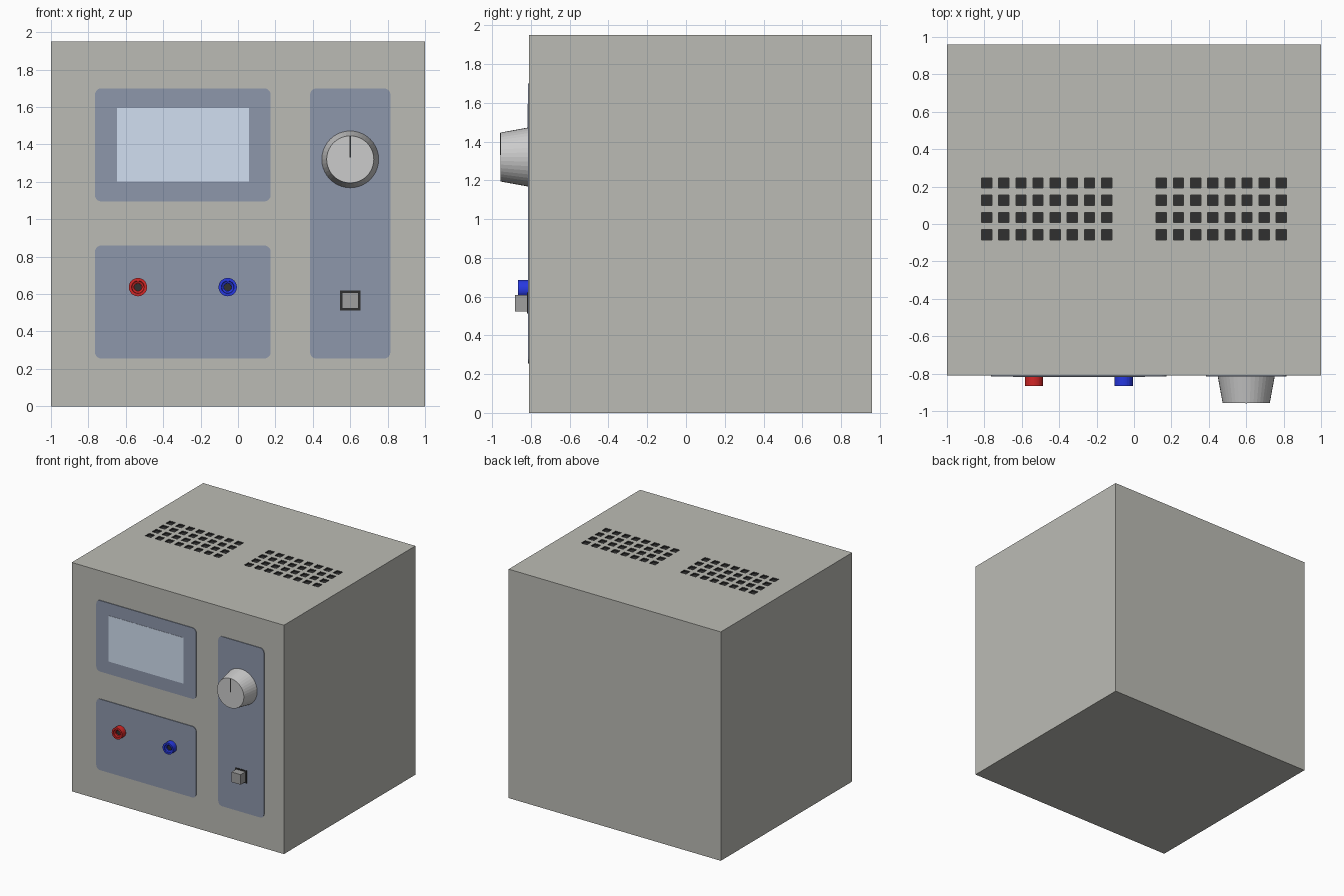
import bpy, bmesh, math
from mathutils import Matrix, Vector

if "Cube" in bpy.data.objects:
    bpy.data.objects.remove(bpy.data.objects["Cube"])

FRONT = -0.81          # plane of the front face
PANEL = FRONT - 0.006  # plane of the raised panels


def material(name, r, g, b):
    m = bpy.data.materials.new(name)
    m.diffuse_color = (r, g, b, 1)
    m.use_nodes = True
    m.node_tree.nodes["Principled BSDF"].inputs["Base Color"].default_value = m.diffuse_color
    return m


BODY = material("warm_grey", 0.50, 0.50, 0.46)
SLATE = material("slate_blue", 0.27, 0.31, 0.41)
GLASS = material("pale_glass", 0.64, 0.74, 0.88)
DARK = material("dark", 0.03, 0.03, 0.03)
RED = material("red", 0.65, 0.02, 0.02)
BLUE = material("blue", 0.02, 0.04, 0.75)
BUTTON = material("button_grey", 0.35, 0.35, 0.35)


def finish(bm, name, mat=None):
    bmesh.ops.recalc_face_normals(bm, faces=bm.faces)
    mesh = bpy.data.meshes.new(name)
    bm.to_mesh(mesh)
    bm.free()
    ob = bpy.data.objects.new(name, mesh)
    bpy.context.collection.objects.link(ob)
    if mat:
        mesh.materials.append(mat)
    return ob


def add_cube(bm, lo, hi):
    lo, hi = Vector(lo), Vector(hi)
    m = Matrix.Translation((lo + hi) / 2) @ Matrix.Diagonal((*(hi - lo), 1))
    bmesh.ops.create_cube(bm, size=1, matrix=m)


def box(name, lo, hi, mat=None, corner=0):
    """Box from two corners; optional rounding of the edges running along y."""
    bm = bmesh.new()
    add_cube(bm, lo, hi)
    if corner:
        edges = [e for e in bm.edges
                 if abs(e.verts[0].co.y - e.verts[1].co.y) > 1e-4]
        bmesh.ops.bevel(bm, geom=edges, offset=corner, segments=5,
                        profile=0.5, affect='EDGES')
    return finish(bm, name, mat)


def lathe(name, profile, x, z, sides, mat=None):
    """Spin (radius, distance out of the panel) points around a y axis."""
    bm = bmesh.new()
    verts = [bm.verts.new((x + r, PANEL - d, z)) for r, d in profile]
    edges = [bm.edges.new(pair) for pair in zip(verts, verts[1:])]
    bmesh.ops.spin(bm, geom=verts + edges, cent=(x, 0, z), axis=(0, 1, 0),
                   angle=math.tau, steps=sides, use_duplicate=False)
    bmesh.ops.remove_doubles(bm, verts=bm.verts, dist=1e-5)
    return finish(bm, name, mat)


# Case with two grids of square ventilation holes in the top
case = box("case", (-1, FRONT, 0), (1, 0.96, 1.95), BODY)
bm = bmesh.new()
for side in (-1, 1):
    for col in range(8):
        for row in range(4):
            cx = side * (0.146 + 0.0917 * col)
            cy = -0.058 + 0.0925 * row
            add_cube(bm, (cx - 0.0275, cy - 0.0275, 1.938),
                     (cx + 0.0275, cy + 0.0275, 2.0))
cutter = finish(bm, "vent_cutter", DARK)
cutter.hide_render = True
cut = case.modifiers.new("vents", 'BOOLEAN')
cut.operation = 'DIFFERENCE'
cut.solver = 'EXACT'
cut.material_mode = 'TRANSFER'
cut.object = cutter
bpy.context.view_layer.objects.active = case
case.select_set(True)
bpy.ops.object.modifier_apply(modifier="vents")
bpy.data.objects.remove(cutter)

# Raised front panels
for name, x0, x1, z0, z1 in (("display_panel", -0.765, 0.175, 1.095, 1.70),
                             ("output_panel", -0.765, 0.175, 0.255, 0.86),
                             ("control_panel", 0.385, 0.815, 0.255, 1.70)):
    box(name, (x0, PANEL, z0), (x1, FRONT + 0.005, z1), SLATE, corner=0.035)

# Display
box("screen", (-0.648, PANEL - 0.002, 1.203), (0.058, PANEL + 0.004, 1.594), GLASS)

# Tapered knob and its pointer line
KNOB_X, KNOB_Z = 0.6, 1.32
lathe("knob", [(0, 0), (0.152, 0), (0.126, 0.142), (0, 0.142)],
      KNOB_X, KNOB_Z, 40)
box("knob_pointer", (KNOB_X - 0.005, -0.96, KNOB_Z + 0.01),
    (KNOB_X + 0.005, -0.95, KNOB_Z + 0.125), DARK)

# Output sockets with dark contacts inside
for name, x, mat in (("positive", -0.535, RED), ("negative", -0.055, BLUE)):
    lathe(name + "_socket",
          [(0, 0), (0.049, 0), (0.049, 0.05), (0.034, 0.05), (0.032, 0.043),
           (0.021, 0.038), (0.021, 0.015), (0, 0.015)], x, 0.637, 32, mat)
    lathe(name + "_contact", [(0, 0.01), (0.02, 0.01), (0.02, 0.028), (0, 0.028)],
          x, 0.637, 32, DARK)

# Power button in a dark frame
box("button_frame", (0.546, PANEL - 0.004, 0.512), (0.654, PANEL + 0.004, 0.62), DARK)
box("power_button", (0.557, -0.883, 0.523), (0.643, PANEL, 0.609), BUTTON)
